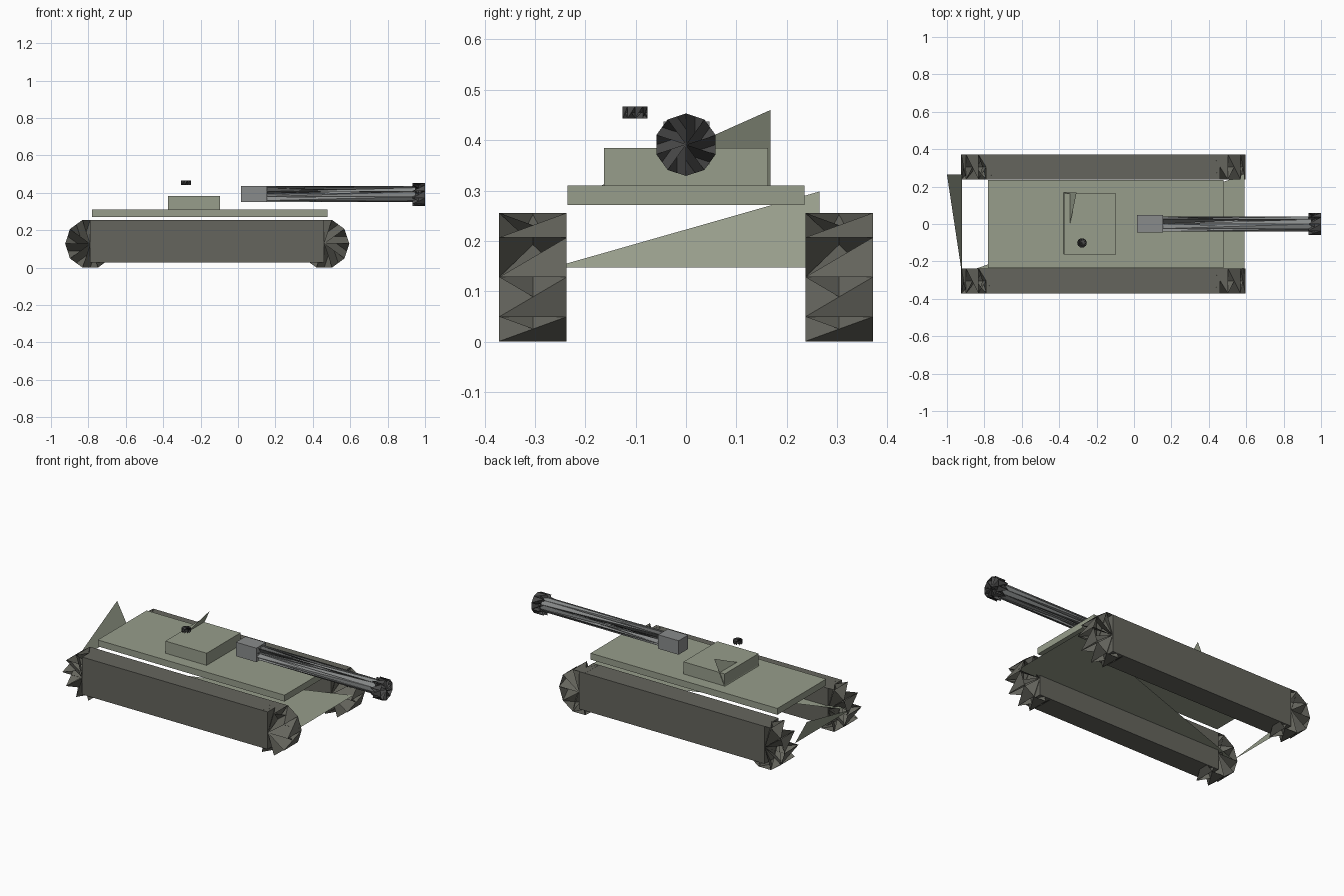
import bpy
from math import sin, cos, pi
from mathutils import Vector

if "Cube" in bpy.data.objects:
    bpy.data.objects.remove(bpy.data.objects["Cube"])


def material(name, rgb):
    m = bpy.data.materials.new(name)
    m.diffuse_color = (*rgb, 1)
    m.use_nodes = True
    m.node_tree.nodes["Principled BSDF"].inputs["Base Color"].default_value = m.diffuse_color
    return m


ARMOUR = material("armour_green", (0.31, 0.34, 0.26))
TRACK = material("track_grey", (0.13, 0.13, 0.11))
STEEL = material("steel_grey", (0.25, 0.26, 0.26))
DARK = material("dark_steel", (0.07, 0.07, 0.07))


def mesh(name, verts, faces, mat):
    me = bpy.data.meshes.new(name)
    me.from_pydata(verts, [], faces)
    me.materials.append(mat)
    ob = bpy.data.objects.new(name, me)
    bpy.context.collection.objects.link(ob)
    return ob


def box(name, lo, hi, mat):
    lo, hi = Vector(lo), Vector(hi)
    bpy.ops.mesh.primitive_cube_add(size=1, location=(lo + hi) / 2)
    ob = bpy.context.object
    ob.name = name
    ob.scale = hi - lo
    ob.data.materials.append(mat)
    return ob


def jagged_drum(name, start, end, radius, u, v, mat, n=10):
    """Faceted drum: half of each side panel plus slanted cap blades."""
    start, end, u, v = map(Vector, (start, end, u, v))
    verts = [start, end]
    for i in range(n):
        a = 2 * pi * i / n
        off = (u * cos(a) + v * sin(a)) * radius
        verts += [start + off, end + off]
    faces = []
    for i in range(n):
        j = (i + 1) % n
        a0, b0, a1, b1 = 2 + 2 * i, 3 + 2 * i, 2 + 2 * j, 3 + 2 * j
        faces += [(a0, b0, b1), (0, a0, b1), (1, b0, a1)]
    return mesh(name, verts, faces, mat)


X, Y, Z = (1, 0, 0), (0, 1, 0), (0, 0, 1)

# Tracks with a ten-sided drum at each end
for side, label in ((-1, "right"), (1, "left")):
    ys = sorted((side * 0.237, side * 0.371))
    box(f"{label}_track", (-0.79, ys[0], 0.027), (0.46, ys[1], 0.255), TRACK)
    for x, end in ((-0.79, "rear"), (0.461, "front")):
        jagged_drum(f"{label}_{end}_track_drum", (x, ys[0], 0.128),
                    (x, ys[1], 0.128), 0.134, X, Z, TRACK)

# Open hull: floor panel and sloped rear panel
mesh("hull_floor", [(0.59, 0.265, 0.147), (0.59, -0.265, 0.147),
                    (-0.92, -0.265, 0.147)], [(0, 1, 2)], ARMOUR)
mesh("hull_rear_panel", [(-0.92, -0.265, 0.147), (-0.92, 0.265, 0.147),
                         (-1.0, 0.265, 0.298)], [(0, 1, 2)], ARMOUR)

# Deck and turret block
box("deck", (-0.78, -0.235, 0.271), (0.478, 0.235, 0.31), ARMOUR)
box("turret", (-0.375, -0.163, 0.31), (-0.097, 0.163, 0.384), ARMOUR)
mesh("turret_rear_panel", [(-0.377, -0.168, 0.31), (-0.377, 0.168, 0.31),
                           (-0.307, 0.168, 0.46)], [(0, 1, 2)], ARMOUR)

# Hatch
jagged_drum("hatch", (-0.278, -0.101, 0.443), (-0.278, -0.101, 0.467),
            0.026, X, Y, DARK)

# Gun: mount, barrel, muzzle
box("gun_mount", (0.017, -0.045, 0.352), (0.155, 0.047, 0.437), STEEL)
jagged_drum("gun_barrel", (0.14, 0, 0.393), (0.95, 0, 0.393), 0.043, Z, Y, STEEL)
jagged_drum("muzzle", (0.932, 0, 0.391), (1.0, 0, 0.391), 0.062, Z, Y, DARK)
